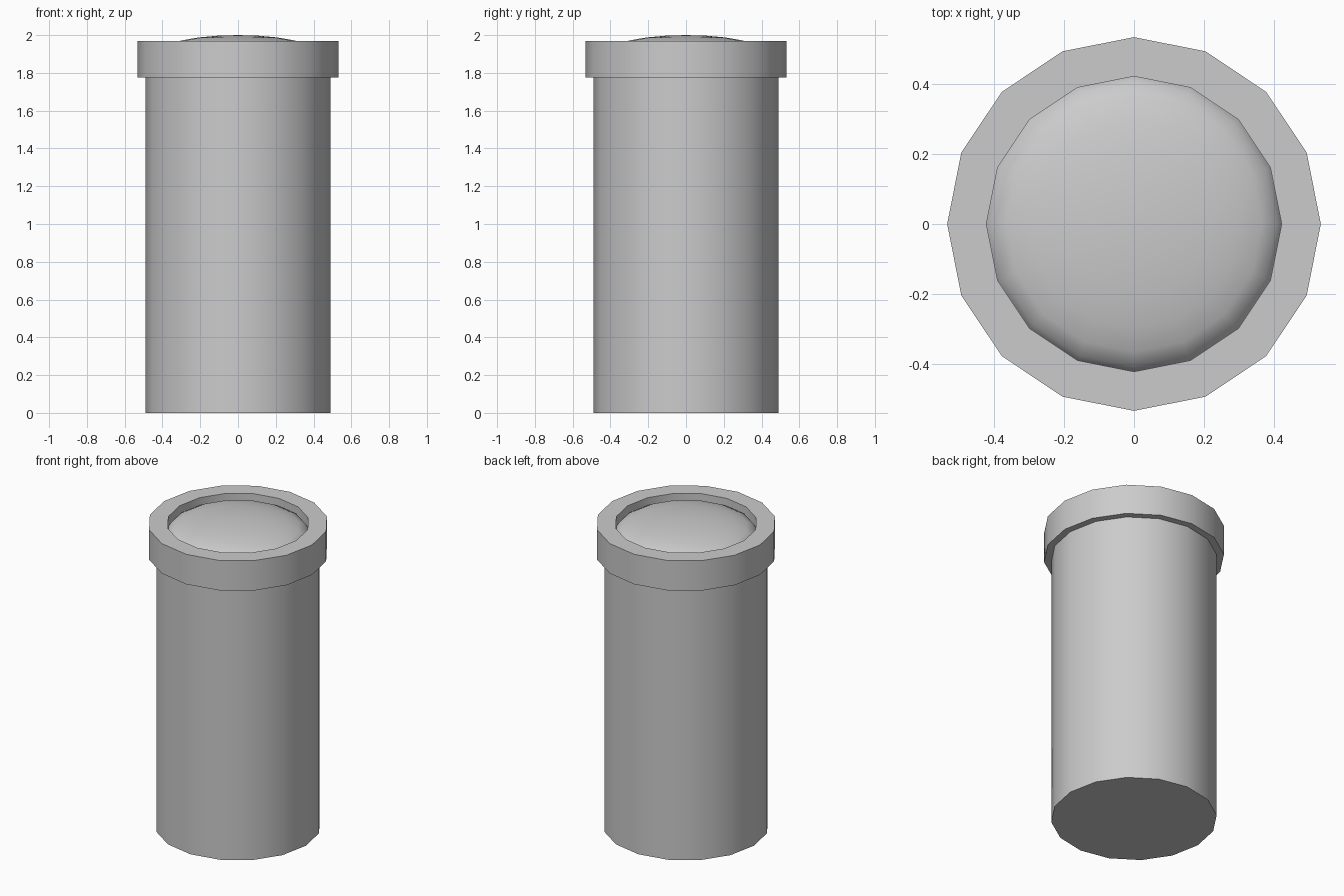
import bpy, bmesh, math

if "Cube" in bpy.data.objects:
    bpy.data.objects.remove(bpy.data.objects["Cube"])

SIDES = 16


def lathe(name, profile, closed=False):
    """Revolve (radius, z) points around z; r = 0 collapses to a single pole."""
    bm = bmesh.new()
    verts = [bm.verts.new((r, 0, z)) for r, z in profile]
    pairs = list(zip(verts, verts[1:]))
    if closed:
        pairs.append((verts[-1], verts[0]))
    edges = [bm.edges.new(p) for p in pairs]
    bmesh.ops.spin(bm, geom=verts + edges, axis=(0, 0, 1), cent=(0, 0, 0),
                   angle=math.tau, steps=SIDES, use_duplicate=False)
    bmesh.ops.remove_doubles(bm, verts=bm.verts, dist=0.0005)
    bmesh.ops.recalc_face_normals(bm, faces=bm.faces)
    mesh = bpy.data.meshes.new(name)
    bm.to_mesh(mesh)
    bm.free()
    obj = bpy.data.objects.new(name, mesh)
    bpy.context.collection.objects.link(obj)
    bpy.ops.object.select_all(action='DESELECT')
    obj.select_set(True)
    bpy.context.view_layer.objects.active = obj
    bpy.ops.object.shade_smooth_by_angle(angle=math.radians(35))
    return obj


# Cylindrical body with a closed base
lathe("body", [(0, 0), (0.49, 0), (0.49, 1.775)])

# Wide collar with a recessed opening
lathe("collar", [(0.49, 1.775), (0.533, 1.775), (0.533, 1.97),
                 (0.421, 1.97), (0.421, 1.905)])

# Shallow dome, a flattened hemisphere sitting in the collar
steps = 6
dome = [(0.421 * math.sin(a), 1.905 + 0.095 * math.cos(a))
        for a in (math.pi / 2 * i / steps for i in range(steps + 1))]
lathe("dome_lid", dome)
